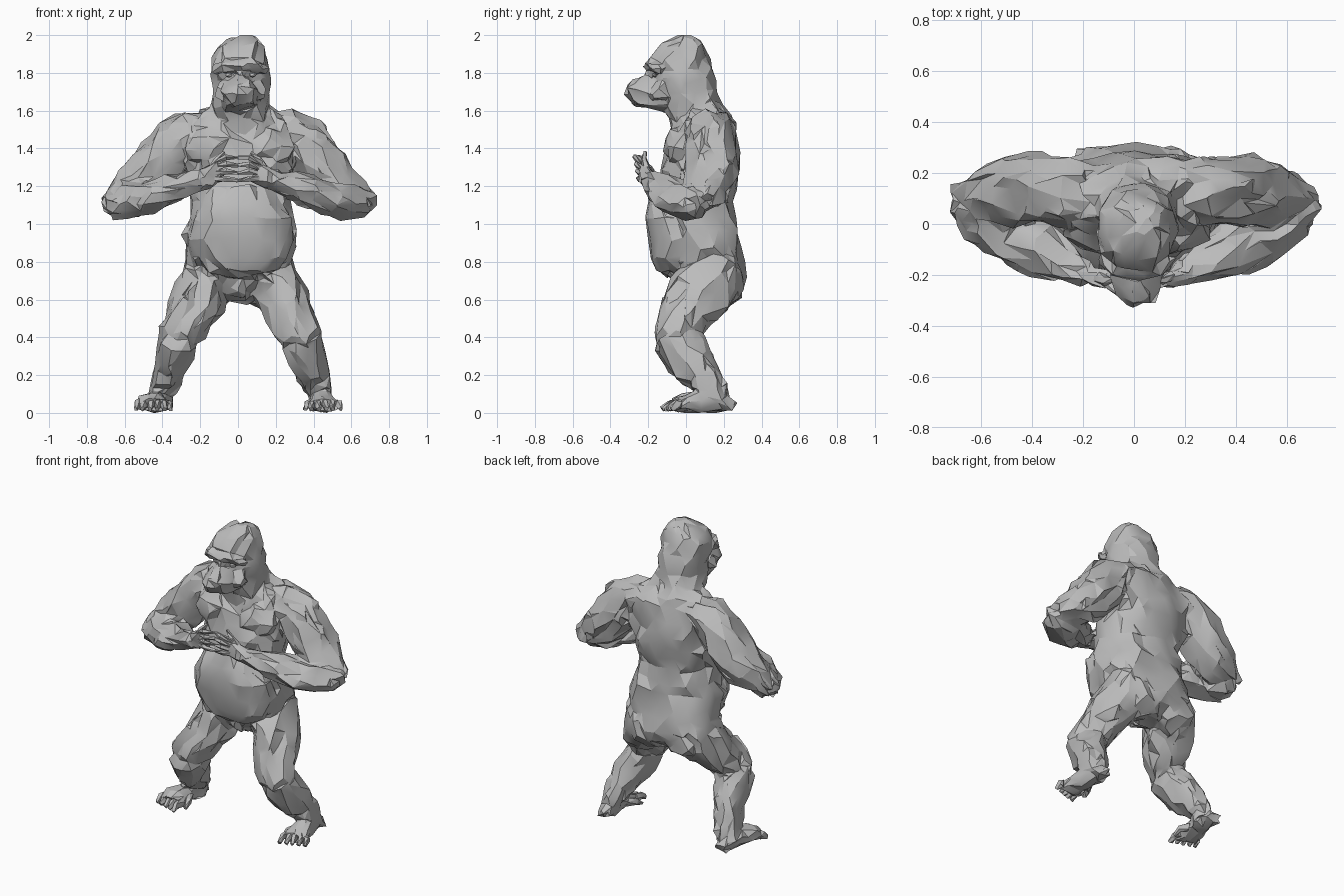
import bpy, bmesh, math, random
from mathutils import Vector

random.seed(7)
grey = bpy.data.materials.new("grey_fur")
grey.diffuse_color = (0.50, 0.50, 0.50, 1)
fur = []  # parts that grow together into one hide


def select_only(obs):
    bpy.ops.object.select_all(action='DESELECT')
    for o in obs:
        o.select_set(True)
    bpy.context.view_layer.objects.active = obs[0]


def roughen(bm, jitter):
    for v in bm.verts:
        v.co += Vector([random.uniform(-jitter, jitter) for _ in range(3)])
        v.co.z = min(max(v.co.z, 0.0), 2.0)


def finish(name, bm, jitter, merge=True):
    """Roughen, triangulate and add the object."""
    roughen(bm, jitter)
    bmesh.ops.triangulate(bm, faces=bm.faces[:])
    bmesh.ops.recalc_face_normals(bm, faces=bm.faces[:])
    me = bpy.data.meshes.new(name)
    bm.to_mesh(me)
    bm.free()
    me.materials.append(grey)
    ob = bpy.data.objects.new(name, me)
    bpy.context.collection.objects.link(ob)
    if merge:
        fur.append(ob)
    return ob


def skin(bm, rings):
    loops = [[bm.verts.new(p) for p in r] for r in rings]
    n = len(loops[0])
    for a, b in zip(loops, loops[1:]):
        for i in range(n):
            bm.faces.new((a[i], a[(i + 1) % n], b[(i + 1) % n], b[i]))
    bm.faces.new(loops[0][::-1])
    bm.faces.new(loops[-1])


def stack(name, levels, n, jitter, power=2.3):
    """Level rings: (z, left, right, front, back)."""
    rings = []
    for k, (z, xl, xr, yf, yb) in enumerate(levels):
        ring = []
        for i in range(n):
            t = 2 * math.pi * (i + 0.5 * (k % 2)) / n
            c, s = math.cos(t), math.sin(t)
            c = math.copysign(abs(c) ** (2 / power), c)
            s = math.copysign(abs(s) ** (2 / power), s)
            ring.append(((xl + xr) / 2 + c * (xr - xl) / 2,
                         (yf + yb) / 2 + s * (yb - yf) / 2, z))
        rings.append(ring)
    bm = bmesh.new()
    skin(bm, rings)
    return finish(name, bm, jitter)


def tube(bm, path, n, side=1, ref=(0, 1, 0), dx=0):
    """Tube along points (x, y, z, radius along ref, radius across)."""
    pts = [Vector((p[0] * side + dx, p[1], p[2])) for p in path]
    rings = []
    for k, p in enumerate(pts):
        d = (pts[min(k + 1, len(pts) - 1)] - pts[max(k - 1, 0)]).normalized()
        w = d.cross(Vector(ref)).normalized()
        u = w.cross(d)
        ring = []
        for i in range(n):
            t = 2 * math.pi * (i + 0.5 * (k % 2)) / n
            ring.append(p + u * math.cos(t) * path[k][3] + w * math.sin(t) * path[k][4])
        rings.append(ring)
    skin(bm, rings)


def limb(name, path, n, jitter, side=1, ref=(0, 1, 0), dx=0):
    bm = bmesh.new()
    tube(bm, path, n, side, ref, dx)
    return finish(name, bm, jitter)


def lump(name, loc, size, jitter, sub=2, merge=True):
    bm = bmesh.new()
    bmesh.ops.create_icosphere(bm, subdivisions=sub, radius=1)
    for v in bm.verts:
        v.co = Vector([loc[i] + v.co[i] * size[i] for i in range(3)])
    return finish(name, bm, jitter, merge)


# Trunk, from rump to neck
stack("torso", [
    (0.59, -0.08, 0.09, 0.06, 0.24), (0.64, -0.19, 0.20, 0.00, 0.30),
    (0.72, -0.27, 0.27, -0.06, 0.315), (0.80, -0.29, 0.285, -0.11, 0.305),
    (0.88, -0.285, 0.305, -0.15, 0.295), (0.96, -0.285, 0.31, -0.17, 0.28),
    (1.04, -0.26, 0.295, -0.17, 0.265), (1.12, -0.25, 0.27, -0.16, 0.255),
    (1.20, -0.26, 0.28, -0.13, 0.26), (1.28, -0.27, 0.29, -0.125, 0.275),
    (1.36, -0.28, 0.30, -0.115, 0.285), (1.44, -0.29, 0.31, -0.095, 0.28),
    (1.52, -0.28, 0.30, -0.06, 0.26), (1.58, -0.21, 0.23, -0.03, 0.225),
    (1.64, -0.12, 0.15, 0.00, 0.18)], 20, 0.016)

# Hanging belly and flat chest plates
stack("belly", [
    (0.72, -0.05, 0.10, -0.10, 0.05), (0.755, -0.17, 0.21, -0.155, 0.1),
    (0.82, -0.235, 0.265, -0.185, 0.1), (0.92, -0.26, 0.29, -0.205, 0.1),
    (1.02, -0.25, 0.28, -0.215, 0.1), (1.11, -0.21, 0.24, -0.205, 0.1),
    (1.20, -0.15, 0.18, -0.16, 0.1)], 18, 0.007)
for s in (-1, 1):
    lump("chest", (0.01 + s * 0.13, -0.02, 1.40), (0.16, 0.095, 0.11), 0.008)
    lump("buttock", (s * 0.14, 0.165, 0.67), (0.14, 0.145, 0.125), 0.014)
lump("groin", (0.01, 0.05, 0.67), (0.08, 0.09, 0.07), 0.012)

# Skull with high crown, flowing into the nape
stack("head", [
    (1.48, -0.11, 0.15, -0.07, 0.24), (1.56, -0.135, 0.155, -0.09, 0.215),
    (1.62, -0.14, 0.16, -0.12, 0.185), (1.70, -0.135, 0.165, -0.145, 0.16),
    (1.76, -0.13, 0.165, -0.155, 0.15), (1.82, -0.145, 0.165, -0.18, 0.14),
    (1.88, -0.135, 0.155, -0.185, 0.125), (1.94, -0.11, 0.14, -0.135, 0.105),
    (1.98, -0.05, 0.11, -0.075, 0.07), (2.0, 0.02, 0.07, -0.03, 0.035)], 14, 0.009)

# Face: brow, muzzle, jaw, nose, cheeks, ears
limb("brow", [(-0.12, -0.13, 1.81, .03, .025), (-0.07, -0.18, 1.84, .03, .028),
              (0.015, -0.195, 1.83, .028, .025), (0.10, -0.18, 1.84, .03, .028),
              (0.14, -0.13, 1.81, .03, .025)], 7, 0.005)
limb("muzzle", [(0.015, -0.10, 1.70, .09, .11), (0.015, -0.20, 1.70, .07, .10),
                (0.017, -0.27, 1.70, .06, .08), (0.02, -0.31, 1.715, .035, .045)],
     10, 0.008, ref=(0, 0, 1))
limb("lower_jaw", [(0.01, -0.10, 1.64, .05, .11), (0.01, -0.20, 1.645, .035, .085),
                   (0.015, -0.27, 1.645, .022, .05)], 8, 0.006, ref=(0, 0, 1))
limb("nose_bridge", [(0.015, -0.16, 1.81, .025, .025), (0.02, -0.25, 1.755, .03, .028)],
     6, 0.004, ref=(1, 0, 0))
lump("nose", (0.025, -0.275, 1.74), (0.045, 0.045, 0.032), 0.006, 1)
for s in (-1, 1):
    lump("cheek", (0.012 + s * 0.09, -0.135, 1.70), (0.045, 0.055, 0.06), 0.009, 1)
    lump("eye", (0.015 + s * 0.062, -0.165, 1.79), (0.022, 0.014, 0.014), 0.001, 1, False)
    lump("ear", (0.015 + s * 0.14, -0.02, 1.76), (0.018, 0.03, 0.045), 0.004, 1)

for s in (-1, 1):
    # Upper arm bowed outwards to the elbow, then forearm back to the chest
    limb("upper_arm", [
        (0.17, 0.13, 1.51, .10, .09), (0.25, 0.13, 1.49, .13, .11),
        (0.33, 0.13, 1.445, .145, .135), (0.39, 0.135, 1.365, .145, .14),
        (0.46, 0.13, 1.275, .14, .135), (0.54, 0.115, 1.205, .125, .115),
        (0.62, 0.095, 1.15, .105, .09), (0.685, 0.08, 1.105, .06, .055)], 13, 0.018, s)
    limb("forearm", [
        (0.70, 0.09, 1.13, .045, .055), (0.65, 0.06, 1.11, .085, .08),
        (0.57, 0.01, 1.12, .11, .09), (0.47, -0.05, 1.14, .115, .085),
        (0.37, -0.105, 1.175, .105, .078), (0.27, -0.155, 1.205, .075, .062),
        (0.18, -0.195, 1.235, .05, .05)], 12, 0.012, s)
    # Palm with curled fingers and a raised thumb
    limb("palm", [(0.21, -0.185, 1.235, .04, .05), (0.15, -0.21, 1.255, .036, .058),
                  (0.085, -0.225, 1.28, .03, .058)], 8, 0.005, s)
    bm = bmesh.new()
    for i in range(4):
        z = 1.24 + 0.028 * i
        tube(bm, [(0.12, -0.225, z, .018, .016), (0.06, -0.25 - .006 * i, z + .01 * i, .016, .015),
                  (0.0, -0.235, z + 0.012 * i - 0.01, .009, .009)], 5, s)
    tube(bm, [(0.15, -0.205, 1.29, .02, .018), (0.11, -0.225, 1.34, .018, .016),
              (0.07, -0.215, 1.38, .007, .007)], 5, s)
    finish("fingers", bm, 0.004, False)

    # Thigh forwards to the knee, shin back to the ankle
    limb("thigh", [
        (0.15, 0.13, 0.78, .15, .13), (0.185, 0.115, 0.70, .17, .135),
        (0.22, 0.07, 0.62, .17, .135), (0.255, 0.01, 0.54, .145, .12),
        (0.295, -0.045, 0.46, .12, .11), (0.325, -0.065, 0.40, .105, .10),
        (0.345, -0.055, 0.35, .07, .08)], 13, 0.017, s, dx=0.013)
    limb("shin", [
        (0.305, -0.09, 0.45, .06, .08), (0.32, -0.06, 0.39, .115, .105),
        (0.345, -0.005, 0.32, .125, .10), (0.37, 0.05, 0.25, .115, .09),
        (0.39, 0.10, 0.18, .09, .08), (0.415, 0.14, 0.11, .08, .068),
        (0.43, 0.155, 0.05, .075, .06)], 12, 0.013, s, dx=0.012)
    # Flat foot, heel to ball, and toes
    limb("foot", [
        (0.425, 0.25, 0.035, .03, .045), (0.43, 0.18, 0.055, .055, .06),
        (0.44, 0.08, 0.062, .06, .06), (0.45, -0.01, 0.052, .05, .075),
        (0.455, -0.06, 0.04, .035, .08)], 9, 0.007, s, (0, 0, 1))
    bm = bmesh.new()
    for i in range(5):
        x = 0.39 + 0.034 * i
        tip = -0.125 + 0.012 * i
        tube(bm, [(x, -0.03, 0.045, .03, .02), (x + .002 * i, tip + 0.035, 0.045, .026, .018),
                  (x + .004 * i, tip, 0.02, .014, .012)], 5, s, (0, 0, 1))
    tube(bm, [(0.40, 0.06, 0.05, .03, .025), (0.365, 0.0, 0.045, .025, .022),
              (0.355, -0.045, 0.02, .012, .012)], 5, s, (0, 0, 1))
    finish("toes", bm, 0.004, False)

# Grow the fur parts into one hide and cut it down to coarse facets
select_only(fur)
bpy.ops.object.join()
body = bpy.context.view_layer.objects.active
body.name = body.data.name = "body"
remesh = body.modifiers.new("fuse", 'REMESH')
remesh.mode, remesh.voxel_size = 'VOXEL', 0.012
bpy.ops.object.modifier_apply(modifier="fuse")
facets = body.modifiers.new("facets", 'DECIMATE')
facets.ratio = 3400 / (2 * len(body.data.polygons))
bpy.ops.object.modifier_apply(modifier="facets")
bm = bmesh.new()
bm.from_mesh(body.data)
roughen(bm, 0.012)
bm.to_mesh(body.data)
bm.free()
body.data.materials.clear()
body.data.materials.append(grey)

select_only(list(bpy.context.collection.objects))
bpy.ops.object.shade_smooth_by_angle(angle=math.radians(22))
